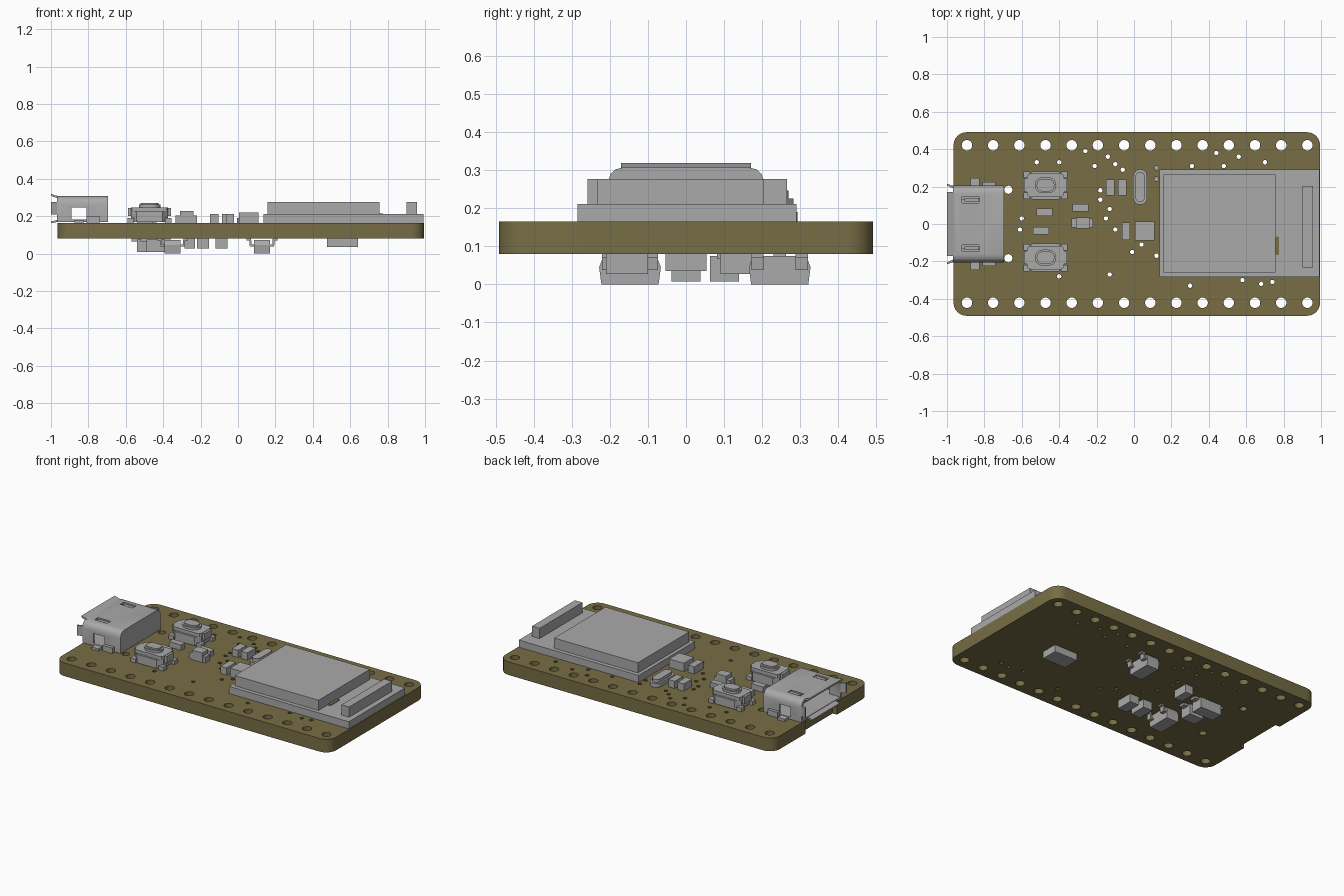
import bpy
import bmesh
from math import cos, sin, pi

cube = bpy.data.objects.get("Cube")
if cube:
    bpy.data.objects.remove(cube, do_unlink=True)


def make_material(name, colour):
    mat = bpy.data.materials.new(name)
    mat.use_nodes = True
    mat.diffuse_color = (*colour, 1)
    mat.node_tree.nodes["Principled BSDF"].inputs["Base Color"].default_value = (*colour, 1)
    return mat


GREY = make_material("component grey", (0.40, 0.40, 0.40))
OLIVE = make_material("board olive", (0.185, 0.155, 0.06))
BOTTOM, TOP = 0.08, 0.165


def activate(obj):
    bpy.ops.object.select_all(action='DESELECT')
    obj.select_set(True)
    bpy.context.view_layer.objects.active = obj


def smooth(obj):
    activate(obj)
    bpy.ops.object.shade_smooth_by_angle()
    return obj


def prism(name, outline, axis, low, high, mat=GREY):
    """Extrude a closed outline along one axis."""
    place = {'x': lambda a, b, t: (t, a, b),
             'y': lambda a, b, t: (a, t, b),
             'z': lambda a, b, t: (a, b, t)}[axis]
    bm = bmesh.new()
    rings = [[bm.verts.new(place(a, b, t)) for a, b in outline] for t in (low, high)]
    bm.faces.new(rings[0])
    bm.faces.new(rings[1])
    for i in range(len(outline)):
        j = (i + 1) % len(outline)
        bm.faces.new((rings[0][i], rings[0][j], rings[1][j], rings[1][i]))
    bmesh.ops.recalc_face_normals(bm, faces=bm.faces)
    mesh = bpy.data.meshes.new(name)
    bm.to_mesh(mesh)
    bm.free()
    mesh.materials.append(mat)
    obj = bpy.data.objects.new(name, mesh)
    bpy.context.collection.objects.link(obj)
    return obj


def rounded(cx, cy, width, depth, radius, steps=6):
    """Rectangle outline with rounded corners, starting at the back left corner."""
    points = []
    for k, (sx, sy) in enumerate(((1, 1), (-1, 1), (-1, -1), (1, -1))):
        ox, oy = cx + sx * (width / 2 - radius), cy + sy * (depth / 2 - radius)
        for i in range(steps + 1):
            angle = (k + i / steps) * pi / 2
            points.append((ox + radius * cos(angle), oy + radius * sin(angle)))
    return points


def circle(cx, cy, radius, sides):
    return [(cx + radius * cos(2 * pi * i / sides), cy + radius * sin(2 * pi * i / sides))
            for i in range(sides)]


def box(name, cx, cy, width, depth, low, high, mat=GREY):
    x, y = width / 2, depth / 2
    return prism(name, [(cx - x, cy - y), (cx + x, cy - y), (cx + x, cy + y), (cx - x, cy + y)],
                 'z', low, high, mat)


def cut(target, cutter):
    cutter.hide_render = True
    mod = target.modifiers.new("cut", 'BOOLEAN')
    mod.operation, mod.solver, mod.object = 'DIFFERENCE', 'EXACT', cutter
    activate(target)
    bpy.ops.object.modifier_apply(modifier=mod.name)
    bpy.data.objects.remove(cutter, do_unlink=True)


# Circuit board: notched outline with pin holes, socket peg holes and vias
outline = rounded(0.015, 0, 1.96, 0.982, 0.07)
half = len(outline) // 2
outline[half:half] = [(-0.965, 0.16), (-0.935, 0.16), (-0.935, -0.16), (-0.965, -0.16)]
loops = [outline]
for side in (-1, 1):
    loops += [circle(-0.893 + 0.14 * i, side * 0.421, 0.028, 20) for i in range(14)]
    loops.append(circle(-0.672, side * 0.183, 0.022, 16))
vias = [(-.52, .33), (-.4, .33), (-.26, .39), (-.14, .36), (-.1, .32), (-.06, .29), (-.21, .31),
        (.12, .3), (.12, .24), (.31, .31), (.44, .38), (.56, .36), (.48, .31), (.7, .33),
        (-.18, .18), (-.18, .13), (-.13, .08), (-.15, .03), (-.1, -.03), (-.6, .03), (-.61, -.03),
        (-.01, -.15), (.04, -.11), (-.13, -.27), (-.4, -.28), (.12, -.17), (.3, -.33),
        (.58, -.3), (.68, -.32), (.74, -.31)]
loops += [circle(x, y, 0.012, 10) for x, y in vias]
curve = bpy.data.curves.new("circuit_board", 'CURVE')
curve.dimensions, curve.fill_mode = '2D', 'BOTH'
curve.extrude = (TOP - BOTTOM) / 2
for loop in loops:
    spline = curve.splines.new('POLY')
    spline.points.add(len(loop) - 1)
    for point, (x, y) in zip(spline.points, loop):
        point.co = (x, y, 0, 1)
    spline.use_cyclic_u = True
curve.materials.append(OLIVE)
board = bpy.data.objects.new("circuit_board", curve)
board.location.z = (TOP + BOTTOM) / 2
bpy.context.collection.objects.link(board)
activate(board)
bpy.ops.object.convert(target='MESH')
board = bpy.context.view_layer.objects.active
bm = bmesh.new()
bm.from_mesh(board.data)
bmesh.ops.remove_doubles(bm, verts=bm.verts, dist=0.0001)
bmesh.ops.recalc_face_normals(bm, faces=bm.faces)
bm.to_mesh(board.data)
bm.free()
smooth(board)

# Radio module
box("module_base", 0.563, 0.003, 0.855, 0.575, TOP, 0.211)
box("module_shield", 0.457, 0.003, 0.598, 0.523, 0.211, 0.277)
box("module_antenna", 0.929, -0.014, 0.054, 0.436, 0.211, 0.277)
prism("module_mark", rounded(0.766, -0.117, 0.02, 0.1, 0.009), 'z', 0.211, 0.215, OLIVE)

# Socket shell: hollow, closed at the rear, with side windows and spring slots
def shell_outline(inset):
    right = [(0.205 - inset, TOP + 0.004 + inset), (0.205 - inset, 0.268),
             (0.198 - inset, 0.29 - inset / 2), (0.185 - inset, 0.302 - inset),
             (0.165 - inset, 0.307 - inset)]
    return right + [(-y, z) for y, z in reversed(right)]


shell = prism("socket_shell", shell_outline(0), 'x', -0.968, -0.696)
cut(shell, prism("cavity", shell_outline(0.014), 'x', -1.1, -0.712))
cut(shell, box("window", -0.85, 0, 0.08, 0.6, 0.183, 0.248))
for side in (-1, 1):
    cut(shell, box("slot", -0.875, side * 0.13, 0.09, 0.036, 0.28, 0.4))
    box("socket_spring", -0.868, side * 0.13, 0.075, 0.02, 0.292, 0.303)
    box("socket_tab", -0.85, side * 0.219, 0.05, 0.052, TOP, 0.18)
    box("socket_rear_tab", -0.775, side * 0.212, 0.07, 0.025, TOP, 0.2)
    prism("socket_side_flare", [(-0.968, side * 0.191), (-0.968, side * 0.205),
                                (-1, side * 0.215), (-1, side * 0.205)], 'z', 0.21, 0.275)
smooth(shell)
prism("socket_top_flare", [(-0.96, 0.295), (-0.96, 0.307), (-1, 0.319), (-1, 0.309)],
      'y', -0.17, 0.17)
prism("socket_lower_flare", [(-0.96, 0.17), (-0.96, 0.182), (-1, 0.172), (-1, 0.163)],
      'y', -0.14, 0.14)
box("socket_tongue", -0.82, 0, 0.22, 0.26, 0.252, 0.27)

# Push buttons
for cy in (0.207, -0.18):
    cx = -0.473
    prism("button_base", rounded(cx, cy, 0.2, 0.15, 0.03, 1), 'z', TOP + 0.005, 0.225)
    prism("button_cover", rounded(cx, cy, 0.2, 0.125, 0.02, 2), 'z', 0.225, 0.247)
    smooth(prism("button_plunger", rounded(cx, cy, 0.115, 0.085, 0.042), 'z', 0.247, 0.262))
    smooth(prism("button_cap", rounded(cx, cy, 0.095, 0.066, 0.032), 'z', 0.262, 0.272))
    for sx in (-1, 1):
        box("button_clip", cx + sx * 0.105, cy, 0.02, 0.07, 0.2, 0.245)
        for sy in (-1, 1):
            box("button_leg", cx + sx * 0.1, cy + sy * 0.056, 0.036, 0.034, TOP, 0.19)

# Small parts on the upper side
smooth(prism("crystal_rim", rounded(0.033, 0.198, 0.075, 0.19, 0.037), 'z', TOP, 0.19))
smooth(prism("crystal_can", rounded(0.033, 0.198, 0.052, 0.16, 0.026), 'z', 0.19, 0.21))
box("power_inductor", 0.058, -0.037, 0.105, 0.103, TOP, 0.219)
box("indicator_base", -0.277, 0.005, 0.115, 0.05, TOP, 0.203)
box("indicator_lens", -0.274, 0.005, 0.074, 0.06, TOP, 0.227)
for cx, cy, width, depth in ((-0.128, 0.195, 0.045, 0.085), (-0.063, 0.195, 0.045, 0.085),
                             (-0.043, -0.039, 0.043, 0.095)):
    box("capacitor", cx, cy, width, depth, TOP, 0.212)
for cx, cy in ((-0.287, 0.086), (-0.478, 0.062), (-0.498, -0.035)):
    box("resistor", cx, cy, 0.086, 0.04, TOP, 0.2)

# Three-legged transistors under the board
for cx, cy in ((0.128, 0.246), (-0.35, -0.147)):
    profile = [(0.07, 0.074), (0.081, 0.045), (0.075, 0), (-0.075, 0), (-0.081, 0.045), (-0.07, 0.074)]
    prism("transistor_body", [(cy + y, z) for y, z in profile], 'x', cx - 0.043, cx + 0.043)
    for side, offset in ((1, 0.058), (1, -0.058), (-1, 0)):
        leg = [(0.04, 0.038), (0.065, 0.038), (0.068, 0.071), (0.082, 0.071),
               (0.082, BOTTOM), (0.058, BOTTOM), (0.055, 0.048), (0.04, 0.048)]
        prism("transistor_leg", [(cx + side * x, z) for x, z in leg], 'y',
              cy + offset - 0.016, cy + offset + 0.016)

# Other parts under the board
box("memory_chip", 0.558, 0, 0.165, 0.107, 0.035, BOTTOM)
box("lower_capacitor", -0.088, -0.155, 0.065, 0.11, 0.027, BOTTOM)
box("lower_capacitor", -0.188, -0.155, 0.065, 0.11, 0.027, BOTTOM)
box("lower_capacitor", -0.258, 0.14, 0.055, 0.1, 0.027, BOTTOM)
for cx, cy, width in ((-0.44, 0, 0.1), (-0.465, 0.101, 0.15)):
    box("diode_body", cx, cy, width, 0.077, 0.008, BOTTOM - 0.005)
    box("diode_leads", cx, cy, width + 0.06, 0.04, 0.066, BOTTOM)
